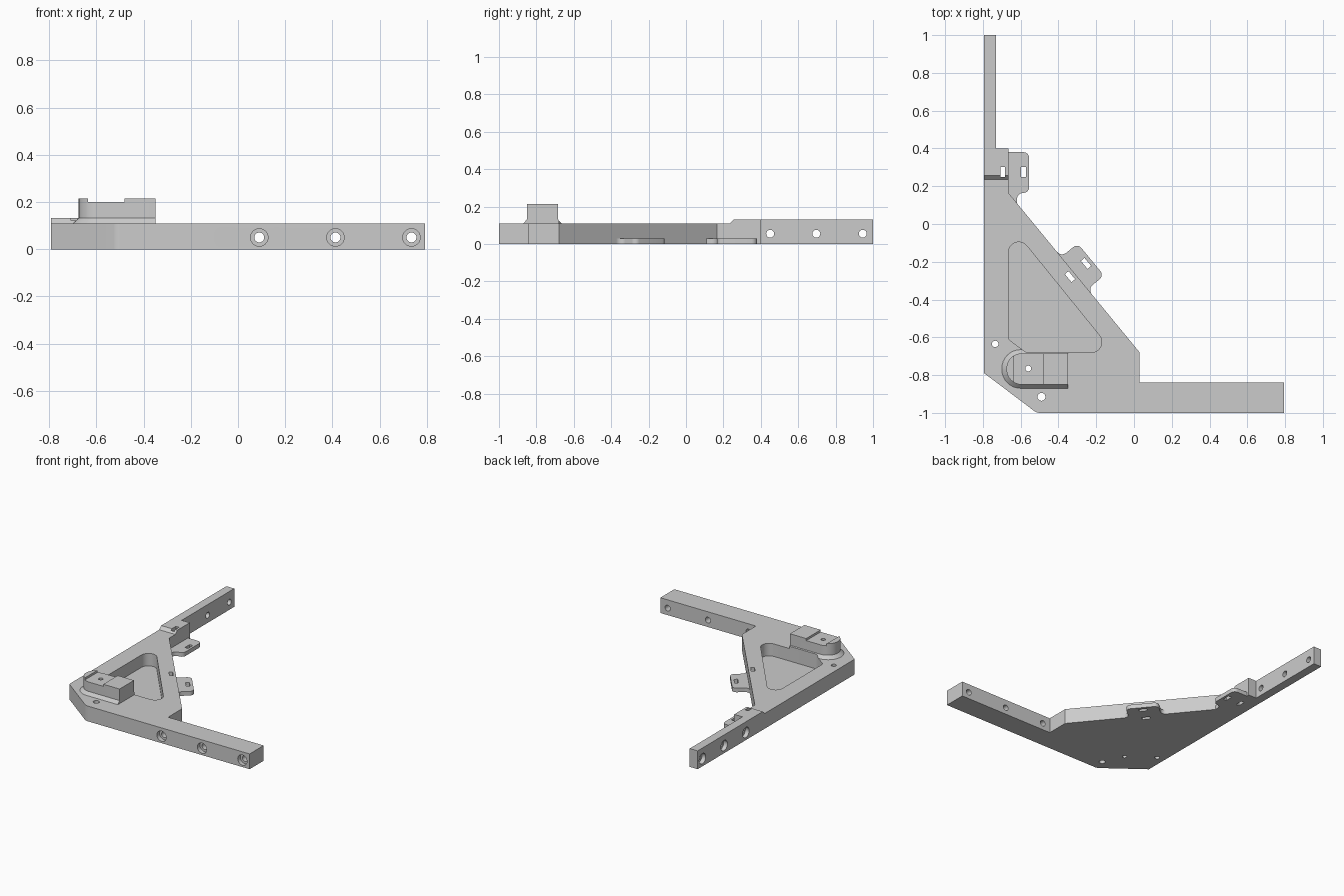
import bpy, bmesh, math
from mathutils import Vector

if "Cube" in bpy.data.objects:
    bpy.data.objects.remove(bpy.data.objects["Cube"])

grey = bpy.data.materials.new("light_grey")
grey.diffuse_color = (0.6, 0.6, 0.6, 1)
grey.use_nodes = True
grey.node_tree.nodes["Principled BSDF"].inputs["Base Color"].default_value = grey.diffuse_color


def rounded(points, steps=8):
    """Polygon from (x, y) or (x, y, radius) corners."""
    out, n = [], len(points)
    for i, p in enumerate(points):
        v = Vector(p[:2])
        if len(p) < 3:
            out.append(v)
            continue
        a = (Vector(points[i - 1][:2]) - v).normalized()
        b = (Vector(points[(i + 1) % n][:2]) - v).normalized()
        half, r = a.angle(b) / 2, p[2]
        c = v + (a + b).normalized() * r / math.sin(half)
        s, e = v + a * r / math.tan(half) - c, v + b * r / math.tan(half) - c
        a0 = math.atan2(s.y, s.x)
        da = (math.atan2(e.y, e.x) - a0 + math.pi) % (2 * math.pi) - math.pi
        for k in range(steps + 1):
            t = a0 + da * k / steps
            out.append(c + Vector((math.cos(t), math.sin(t))) * r)
    return out


def circle(x, y, r, n=32):
    return [Vector((x + r * math.cos(2 * math.pi * k / n),
                    y + r * math.sin(2 * math.pi * k / n))) for k in range(n)]


def prism(name, low, d0, d1, axis="z", high=None):
    """Solid between two matching outlines, extruded along an axis."""
    place = {"z": lambda p, d: (p[0], p[1], d),
             "y": lambda p, d: (p[0], d, p[1]),
             "x": lambda p, d: (d, p[0], p[1])}[axis]
    bm = bmesh.new()
    lo = [bm.verts.new(place(p, d0)) for p in low]
    hi = [bm.verts.new(place(p, d1)) for p in (high or low)]
    bm.faces.new(lo)
    bm.faces.new(hi)
    for i in range(len(lo)):
        j = (i + 1) % len(lo)
        bm.faces.new((lo[i], lo[j], hi[j], hi[i]))
    bmesh.ops.recalc_face_normals(bm, faces=bm.faces)
    me = bpy.data.meshes.new(name)
    bm.to_mesh(me)
    bm.free()
    me.materials.append(grey)
    ob = bpy.data.objects.new(name, me)
    bpy.context.collection.objects.link(ob)
    return ob


def cut(ob, cutters):
    bpy.context.view_layer.objects.active = ob
    for c in cutters:
        m = ob.modifiers.new("cut", "BOOLEAN")
        m.operation, m.solver, m.object = "DIFFERENCE", "EXACT", c
        bpy.ops.object.modifier_apply(modifier=m.name)


# Frame of the sloping edge: u runs along it, v points outward
P0, P1 = Vector((-0.665, 0.165)), Vector((0.03, -0.68))
D = (P1 - P0).normalized()
N = Vector((-D.y, D.x))


def slanted(u, v):
    return P0 + D * u + N * v


def rect(cx, cy, w, h):
    return [(cx - w, cy - h), (cx + w, cy - h), (cx + w, cy + h), (cx - w, cy + h)]


# Angled bracket body
body = prism("bracket_body", rounded([
    (-0.793, 1), (-0.73, 1), (-0.73, 0.4), (-0.665, 0.4), P0, P1,
    (0.03, -0.84), (0.793, -0.84), (0.793, -1), (-0.515, -1, 0.05),
    (-0.793, -0.79)]), 0, 0.132)

# Mounting tabs
tab_upper = prism("upper_tab", rounded([
    P0, (-0.62, 0.11), (-0.62, 0.165, 0.035), (-0.555, 0.165, 0.03),
    (-0.555, 0.38, 0.03), (-0.665, 0.38)]), 0, 0.03)
tab_slope = prism("sloped_tab", rounded([
    slanted(0.40, 0), (*slanted(0.44, 0), 0.035), (*slanted(0.44, 0.113), 0.03),
    (*slanted(0.66, 0.113), 0.03), (*slanted(0.66, 0), 0.035),
    slanted(0.70, 0)]), 0, 0.03)

# Raised block and its sloped skirt
block_outline = rounded([(-0.35, -0.85), (-0.35, -0.685),
                         (-0.675, -0.685, 0.08), (-0.675, -0.85, 0.08)])
skirt_outline = rounded([(-0.35, -0.87), (-0.35, -0.665),
                         (-0.70, -0.665, 0.1), (-0.70, -0.87, 0.1)])
block = prism("raised_block", block_outline, 0.11, 0.215)
skirt = prism("block_skirt", skirt_outline, 0.11, 0.132, high=block_outline)

# Cutters: lowered top, pocket, recess, slots and holes
step = prism("step_cutter", [(-1.2, 0.11), (0.235, 0.11), (0.267, 0.142),
                             (0.267, 0.3), (-1.2, 0.3)], -1, 1, "x")
pocket = prism("pocket_cutter", rounded([
    (-0.665, 0.005, 0.055), (-0.665, -0.61, 0.03), (-0.57, -0.68, 0.03),
    (-0.11, -0.68, 0.055)]), 0.02, 0.3)
recess = prism("recess_cutter", rect(-0.5575, -0.77, 0.0775, 0.2), 0.2, 0.3)
pin = prism("pin_cutter", circle(-0.56, -0.765, 0.015), -0.1, 0.4)
upper_slots = [prism("slot_cutter", rect(x, 0.275, 0.0125, 0.0275), -0.1, 0.3)
               for x in (-0.695, -0.585)]
slope_slots = [prism("slot_cutter", [slanted(*p) for p in rect(0.55, v, 0.0275, 0.0125)],
                     -0.1, 0.3) for v in (-0.03, 0.08)]
holes = [prism("hole_cutter", circle(x, y, r), -0.1, 0.3)
         for x, y, r in ((-0.735, -0.635, 0.017), (-0.49, -0.915, 0.021))]
for x in (0.09, 0.413, 0.735):
    holes.append(prism("hole_cutter", circle(x, 0.05, 0.021), -1.1, -0.7, "y"))
    holes.append(prism("bore_cutter", circle(x, 0.05, 0.037), -1.1, -0.97, "y"))
for y in (0.45, 0.697, 0.945):
    holes.append(prism("hole_cutter", circle(y, 0.055, 0.021), -0.9, -0.6, "x"))
    holes.append(prism("bore_cutter", circle(y, 0.055, 0.037), -0.9, -0.763, "x"))

cut(body, [step, pocket, pin, upper_slots[0], slope_slots[0]] + holes)
cut(tab_upper, upper_slots[1:])
cut(tab_slope, slope_slots[1:])
cut(skirt, [pocket, pin])
cut(block, [recess, pin])
for c in [step, pocket, recess, pin] + upper_slots + slope_slots + holes:
    bpy.data.objects.remove(c)

# Smooth the rounded corners and bores, keep edges sharp
for ob in (body, tab_upper, tab_slope, block, skirt):
    ob.select_set(True)
bpy.context.view_layer.objects.active = body
bpy.ops.object.shade_smooth_by_angle(angle=math.radians(30))
